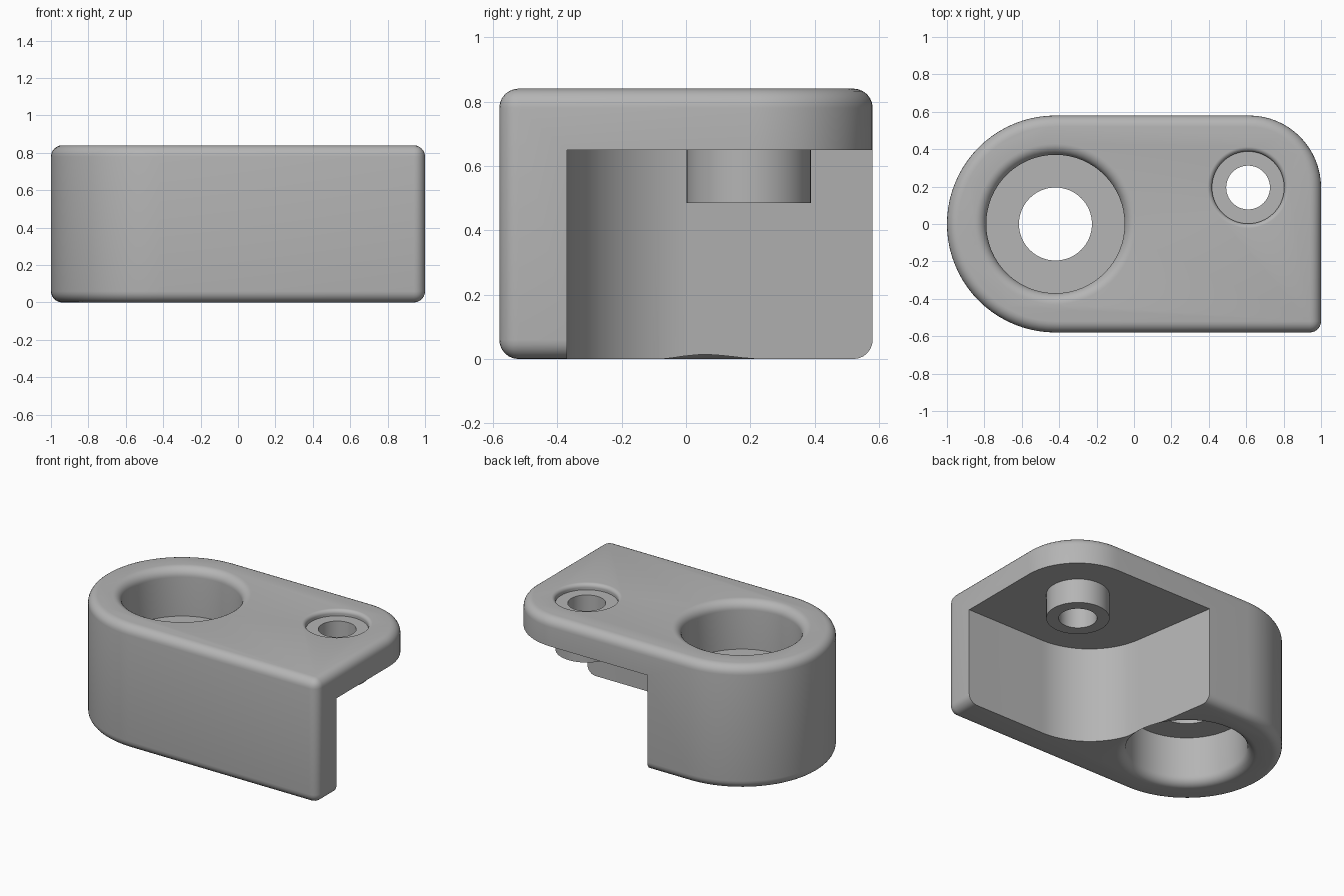
import bpy
import bmesh
from math import sin, cos, tan, pi, radians

old = bpy.data.objects.get("Cube")
if old:
    bpy.data.objects.remove(old, do_unlink=True)

HEIGHT, HALF, FILLET = 0.84, 0.58, 0.06
BORE = (-0.42, 0.0)
BOSS = (0.61, 0.195)

grey = bpy.data.materials.new("plain grey")
grey.use_nodes = True
colour = (0.46, 0.46, 0.46, 1)
grey.diffuse_color = colour
grey.node_tree.nodes["Principled BSDF"].inputs["Base Color"].default_value = colour


def arc(cx, cy, r, start, end, n):
    """Points along an arc, angles in degrees."""
    angles = [radians(start + (end - start) * i / n) for i in range(n + 1)]
    return [(cx + r * cos(a), cy + r * sin(a)) for a in angles]


def finish(name, bm):
    bmesh.ops.recalc_face_normals(bm, faces=bm.faces)
    mesh = bpy.data.meshes.new(name)
    bm.to_mesh(mesh)
    bm.free()
    mesh.materials.append(grey)
    obj = bpy.data.objects.new(name, mesh)
    bpy.context.collection.objects.link(obj)
    return obj


def prism(name, outline, z0, z1):
    bm = bmesh.new()
    base = bm.faces.new([bm.verts.new((x, y, z0)) for x, y in outline])
    top = bmesh.ops.extrude_face_region(bm, geom=[base])["geom"]
    verts = [v for v in top if isinstance(v, bmesh.types.BMVert)]
    bmesh.ops.translate(bm, verts=verts, vec=(0, 0, z1 - z0))
    return finish(name, bm)


def lathe(name, centre, profile, n=64):
    """Closed solid of revolution from (radius, z) points, capped at both ends."""
    bm = bmesh.new()
    rings = [[bm.verts.new((centre[0] + r * cos(2 * pi * i / n),
                            centre[1] + r * sin(2 * pi * i / n), z))
              for i in range(n)] for r, z in profile]
    for low, high in zip(rings, rings[1:]):
        for i in range(n):
            j = (i + 1) % n
            bm.faces.new((low[i], low[j], high[j], high[i]))
    bm.faces.new(rings[0])
    bm.faces.new(rings[-1])
    return finish(name, bm)


def apply(obj, modifier):
    bpy.context.view_layer.objects.active = obj
    bpy.ops.object.modifier_apply(modifier=modifier.name)


def combine(obj, other, operation):
    mod = obj.modifiers.new("combine", "BOOLEAN")
    mod.operation, mod.solver, mod.object = operation, "EXACT", other
    apply(obj, mod)
    bpy.data.objects.remove(other, do_unlink=True)


def flared_recess(name, centre, r, floor, fillet, upward):
    """Round recess whose mouth is rounded over by the fillet radius."""
    lip = [(r + fillet + x, HEIGHT - fillet + z)
           for x, z in arc(0, 0, fillet, 180, 90, 8)]
    profile = [(r, floor)] + lip + [(r + fillet, HEIGHT + 0.1)]
    if not upward:
        profile = [(rad, HEIGHT - z) for rad, z in profile]
    return lathe(name, centre, profile)


# Outer block: round left end, rounded back right corner, softened edges
outline = [(1, -HALF)]
outline += arc(*BOSS, 0.385, 0, 90, 16)[:-1] + [(BOSS[0], HALF)]
outline += arc(*BORE, HALF, 90, 270, 40)
outline = [(min(x + 0.005, 1) if x > 0.61 else x, min(y, HALF)) for x, y in outline]
body = prism("bracket_body", outline, 0, HEIGHT)
bevel = body.modifiers.new("edge", "BEVEL")
bevel.width, bevel.segments = FILLET, 6
bevel.limit_method, bevel.angle_limit = "ANGLE", radians(40)
apply(body, bevel)

# Pocket under the plate: front wall, rounded inner corner, slanted side wall
slant, r, wall_y = radians(9), 0.45, -0.37
corner_x = -0.115 + (HALF - wall_y) * tan(slant)
start_x = corner_x + r * tan(pi / 4 - slant / 2)
end_x = -0.115 - 0.2 * tan(slant)
pocket = [(1.2, wall_y)] + arc(start_x, wall_y + r, r, 270, 189, 20)
pocket += [(end_x, HALF + 0.2), (1.2, HALF + 0.2)]
combine(body, prism("pocket_cutter", pocket, -0.2, 0.65), "DIFFERENCE")

# Hollow boss hanging below the plate
combine(body, lathe("boss", BOSS, [(0.193, 0.485), (0.193, 0.7)]), "UNION")

# Large bore: a recess from each side, leaving a web with a through hole
combine(body, flared_recess("upper_recess", BORE, 0.37, 0.515, FILLET, True), "DIFFERENCE")
combine(body, flared_recess("lower_recess", BORE, 0.37, 0.515, FILLET, False), "DIFFERENCE")
combine(body, lathe("bore_hole", BORE, [(0.195, 0.1), (0.195, 0.8)]), "DIFFERENCE")

# Small counterbored screw hole through the boss
combine(body, flared_recess("screw_recess", BOSS, 0.193, 0.8, 0.025, True), "DIFFERENCE")
combine(body, lathe("screw_hole", BOSS, [(0.117, 0.3), (0.117, 1)]), "DIFFERENCE")

# Smooth curved walls, keep real edges crisp
bpy.ops.object.select_all(action="DESELECT")
body.select_set(True)
bpy.context.view_layer.objects.active = body
bpy.ops.object.shade_smooth_by_angle(angle=radians(30))
